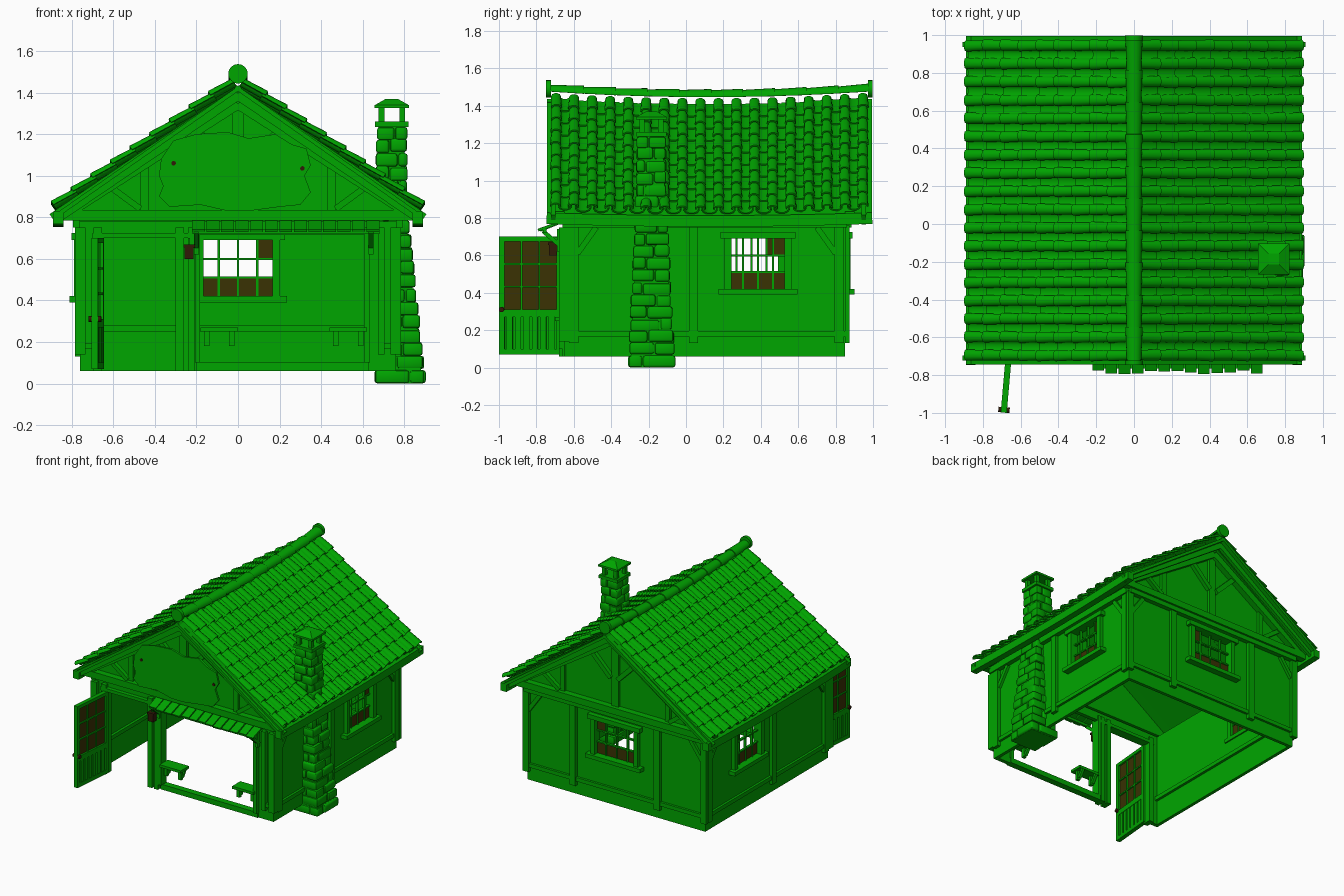
import bpy, bmesh, math, random
from mathutils import Matrix, Vector

random.seed(4)
default_cube = bpy.data.objects.get("Cube")
if default_cube:
    bpy.data.objects.remove(default_cube)


def material(name, red, green, blue):
    mat = bpy.data.materials.new(name)
    mat.use_nodes = True
    colour = (red, green, blue, 1)
    mat.diffuse_color = colour
    mat.node_tree.nodes["Principled BSDF"].inputs["Base Color"].default_value = colour
    return mat


GREEN = material("leaf green", 0, .38, 0)
GLASS = material("brown glass", .042, .032, .001)
IRON = material("dark brown iron", .03, .01, .002)


class Part:
    """Collects simple solids in a local frame and turns them into one object."""

    def __init__(self, name, mat=GREEN, frame=Matrix()):
        self.name, self.mat, self.frame, self.bm = name, mat, frame, bmesh.new()

    def box(self, x0, x1, y0, y1, z0, z1):
        centre = Vector((x0 + x1, y0 + y1, z0 + z1)) / 2
        size = Matrix.Diagonal((x1 - x0, y1 - y0, z1 - z0, 1))
        bmesh.ops.create_cube(self.bm, size=1, matrix=Matrix.Translation(centre) @ size)

    def beam(self, start, end, width, height, side=(0, 1, 0)):
        start, end, side = Vector(start), Vector(end), Vector(side)
        along = end - start
        up = along.cross(side).normalized()
        rot = Matrix((along.normalized(), side, up)).transposed().to_4x4()
        size = Matrix.Diagonal((along.length, width, height, 1))
        bmesh.ops.create_cube(self.bm, size=1, matrix=Matrix.Translation((start + end) / 2) @ rot @ size)

    def prism(self, outline, y0, y1):
        rings = [[self.bm.verts.new((x, y, z)) for x, z in outline] for y in (y0, y1)]
        self.bm.faces.new(rings[0])
        self.bm.faces.new(rings[1][::-1])
        for i in range(len(outline)):
            self.bm.faces.new((rings[0][i - 1], rings[0][i], rings[1][i], rings[1][i - 1]))

    def trough(self, start, end, across, up, radii, arc, steps=5):
        rings = []
        for point, radius in zip((start, end), radii):
            angles = [arc[0] + (arc[1] - arc[0]) * i / steps for i in range(steps + 1)]
            rings.append([self.bm.verts.new(point + radius * (across * math.cos(a) + up * math.sin(a))) for a in angles])
        for i in range(steps):
            self.bm.faces.new((rings[0][i], rings[0][i + 1], rings[1][i + 1], rings[1][i]))

    def disc(self, centre, radius, depth):
        bmesh.ops.create_cone(self.bm, cap_ends=True, segments=16, radius1=radius, radius2=radius, depth=depth,
                              matrix=Matrix.Translation(centre) @ Matrix.Rotation(math.pi / 2, 4, "X"))

    def done(self, bevel=0, thickness=0, smooth=False):
        bm = self.bm
        bmesh.ops.recalc_face_normals(bm, faces=bm.faces)
        if thickness:
            bmesh.ops.solidify(bm, geom=bm.faces[:], thickness=thickness)
        if bevel:
            bmesh.ops.bevel(bm, geom=bm.edges[:], offset=bevel, segments=2, affect="EDGES", profile=.5)
        bm.transform(self.frame)
        bmesh.ops.recalc_face_normals(bm, faces=bm.faces)
        mesh = bpy.data.meshes.new(self.name)
        bm.to_mesh(mesh)
        bm.free()
        mesh.materials.append(self.mat)
        obj = bpy.data.objects.new(self.name, mesh)
        bpy.context.collection.objects.link(obj)
        if smooth:
            bpy.ops.object.select_all(action="DESELECT")
            obj.select_set(True)
            bpy.context.view_layer.objects.active = obj
            bpy.ops.object.shade_smooth_by_angle(angle=math.radians(45))


def sag(y):
    return .03 * ((y - .12) / .86) ** 2


# Local wall frames: u runs along the wall, -y points outward
RIGHT = Matrix.Rotation(math.pi / 2, 4, "Z")
LEFT = Matrix.Diagonal((-1, 1, 1, 1)) @ RIGHT
BACK = Matrix.Rotation(math.pi, 4, "Z")


def window_wall(name, frame, face, ends, middle, half, posts, clear_pane, shift=0):
    middle += shift
    low, high = .42, .69
    wall = Part(name + "_wall", GREEN, frame)
    inner = face + .025
    wall.box(ends[0], middle - half, face, inner, .06, .78)
    wall.box(middle + half, ends[1], face, inner, .06, .78)
    wall.box(middle - half, middle + half, face, inner, .06, low)
    wall.box(middle - half, middle + half, face, inner, high, .78)
    wall.done()
    timber = Part(name + "_timbers", GREEN, frame)
    for u in posts:
        timber.box(u - .025, u + .025, face - .025, face, .13, .76)
    timber.box(ends[0], ends[1], face - .018, face, .165, .195)
    timber.box(ends[0], ends[1], inner, inner + .02, .25, .28)
    timber.box(ends[0] - .01, ends[1] + .01, face - .035, face, .75, .8)
    for u, way in ((posts[0], 1), (posts[-1], -1)):
        timber.beam((u + way * .02, face - .01, .61), (u + way * .12, face - .01, .75), .02, .03)
    timber.done()
    # Window casing, bars and panes
    case = Part(name + "_window_frame", GREEN, frame)
    case.box(middle - half - .05, middle + half + .05, face - .05, inner + .01, low - .03, low)
    case.box(middle - half - .04, middle + half + .04, face - .04, inner + .01, high, high + .035)
    for u in (middle - half, middle + half):
        case.box(u - .018, u + .018, face - .03, inner + .01, low, high)
    step, rise = half / 2, (high - low) / 3
    for i in (1, 2, 3):
        u = middle - half + i * step
        case.box(u - .005, u + .005, face, face + .02, low, high)
    for i in (1, 2):
        case.box(middle - half, middle + half, face, face + .02, low + i * rise - .005, low + i * rise + .005)
    case.done()
    panes = Part(name + "_window_glass", GLASS, frame)
    panes.box(middle - half, middle + half, face + .008, face + .014, low, low + rise)
    u = middle - half + clear_pane * step
    panes.box(u, u + step, face + .008, face + .014, high - rise, high)
    panes.done()


side_posts = (-.6, .04, .82)
window_wall("left_side", RIGHT, -.76, (-.65, .85), .385, .16, side_posts, 3)
window_wall("right_side", LEFT, -.76, (-.65, .85), .385, .16, side_posts, 3, -.035)
window_wall("back", BACK, -.85, (-.76, .76), 0, .185, (-.76, -.36, .36, .76), 0)

# Front wall around the doorway and the serving hatch
front = Part("front_wall")
for x0, x1 in ((-.76, -.67), (-.29, -.2), (.63, .76)):
    front.box(x0, x1, -.65, -.62, .06, .78)
front.box(-.76, .76, -.65, -.62, .715, .78)
front.box(-.2, .63, -.66, -.61, .06, .1)
front.done()
posts = Part("front_posts")
for x, width, low in ((-.76, .025, .14), (-.675, .02, .06), (-.28, .02, .06), (-.225, .016, .06), (-.195, .012, .1),
                      (.62, .014, .1), (.69, .016, .14), (.76, .025, .14)):
    posts.box(x - width, x + width, -.68, -.61, low, .75)
for x in (-.73, .73):
    posts.box(x - .04, x + .04, -.67, -.65, .165, .195)
posts.box(-.7, -.2, -.68, -.61, .7, .725)
posts.done()

# Gables with their framing
for name, y, out in (("front", -.65, -1), ("back", .85, 1)):
    gable = Part(name + "_gable_wall")
    gable.prism([(-.86, .8), (.86, .8), (0, 1.38)], y, y - out * .025)
    gable.done()
    frame = Part(name + "_gable_timbers")
    near = y + out * .02
    frame.box(-.87, .87, min(y, y + out * .05), max(y, y + out * .05), .785, .835)
    frame.box(-.03, .03, min(y, near), max(y, near), .83, 1.37)
    for way in (-1, 1):
        frame.box(way * .45 - .02, way * .45 + .02, min(y, near), max(y, near), .83, 1.05)
        frame.beam((way * .2, near, 1.22), (way * .03, near, 1.05), .03, .035)
        frame.beam((way * .62, near, .95), (way * .47, near, .84), .03, .03)
        frame.beam((way * .82, near, .82), (0, near, 1.345), .05, .05)
        edge = y + out * (.06 if out < 0 else .1)
        frame.beam((way * .89, edge, .79), (0, edge, 1.395), .025, .06)
    frame.done()

# Roof boarding, eave beams and curved tiles
boards, eaves, tiles = Part("roof_boards"), Part("eave_beams"), Part("roof_tiles")
START, COLUMNS, ROWS, PITCH = -.695, 18, 9, .0965
ACROSS = Vector((0, 1, 0))
for way in (-1, 1):
    normal = Vector((way * .56, 0, .83))

    def slope(x, y, lift=0):
        return Vector((way * x, y, 1.44 - .685 * x + sag(y) * (1 - x / 2))) + normal * lift

    for i in range(COLUMNS):
        y = START + i * PITCH
        boards.beam(slope(.01, y, -.04), slope(.89, y, -.04), PITCH + .002, .02)
        eaves.beam((way * .865, y - .05, .783 + sag(y - .05) / 2), (way * .865, y + .05, .783 + sag(y + .05) / 2),
                   .05, .06, (1, 0, 0))
        for row in range(ROWS):
            top, low = .02 + row * .0945, .02 + (row + 1.12) * .0945
            wobble = random.uniform(-.003, .003)
            tiles.trough(slope(low, y + wobble, .012), slope(top, y, -.002), ACROSS, normal * .75,
                         (.03, .026), (0, math.pi))
            if i < COLUMNS - 1:
                tiles.trough(slope(low, y + PITCH / 2, .01), slope(top, y + PITCH / 2, -.004), ACROSS,
                             normal * .6, (.037, .035), (math.pi, math.tau))
boards.done()
eaves.done()
tiles.done(thickness=.008, smooth=True)

# Ridge capping
ridge = Part("ridge_tiles")
length = 1.7 / 10
for i in range(10):
    y = -.73 + i * length
    ends = [Vector((0, v, 1.45 + sag(v))) for v in (y, y + length + .015)]
    ridge.trough(ends[0], ends[1], Vector((1, 0, 0)), Vector((0, 0, .85)), (.038, .046), (-.1, math.pi + .1), 10)
ridge.done(thickness=.008, smooth=True)
caps = Part("ridge_end_caps")
for y in (-.735, .985):
    caps.disc((0, y, 1.49), .047, .025)
caps.done(smooth=True)

# Stone chimney: each course is four rounded blocks with staggered joints
stones, core = Part("chimney_stones"), Part("chimney_core")
COURSES, COURSE = 19, .0653
for i in range(COURSES):
    z, high = i * COURSE, (i + 1) * COURSE
    t = min(z / .75, 1)
    upper = max(0, z - .75) * .025
    cx, hx, hy = .78 - .04 * t, .12 - .038 * t - upper, .125 - .038 * t - upper
    core.box(cx - hx + .012, cx + hx - .012, -.185 - hy + .012, -.185 + hy - .012, z, high)
    split = (-.3 if i % 2 else .3) + random.uniform(-.2, .2)
    for x0, x1 in ((-1, split), (split, 1)):
        for y0, y1 in ((-1, -split), (-split, 1)):
            puff, lean = random.uniform(-.004, .006), random.uniform(-.006, .006) * (i > 0)
            stones.box(cx + x0 * hx + .002 - puff * (x0 == -1), cx + x1 * hx - .002 + puff * (x1 == 1),
                       -.185 + y0 * hy + .002 - puff * (y0 == -1), -.185 + y1 * hy - .002 + puff * (y1 == 1),
                       z + .001 + lean, high - .001 + lean)
core.done()
stones.done(bevel=.013, smooth=True)
top = Part("chimney_top")
top.box(.66, .82, -.265, -.105, 1.235, 1.26)
for x in (.69, .79):
    for y in (-.235, -.135):
        top.box(x - .014, x + .014, y - .014, y + .014, 1.26, 1.335)
top.box(.657, .823, -.268, -.102, 1.325, 1.34)
bmesh.ops.create_cone(top.bm, cap_ends=True, segments=4, radius1=.115, radius2=.04, depth=.03,
                      matrix=Matrix.Translation((.74, -.185, 1.355)) @ Matrix.Rotation(math.pi / 4, 4, "Z"))
top.done()

# Blank sign board with rough edge and two bolts
sign = Part("sign_board")
sign.prism([(-.38, 1), (-.37, 1.08), (-.31, 1.17), (-.2, 1.2), (-.05, 1.21), (.05, 1.18), (.18, 1.2), (.26, 1.15),
            (.33, 1.13), (.35, 1.05), (.32, 1), (.35, .92), (.3, .86), (.2, .85), (.05, .83), (-.05, .83),
            (-.18, .86), (-.33, .85), (-.38, .9), (-.36, .95)], -.738, -.722)
sign.done()
bolts = Part("sign_bolts", IRON)
for x, z in ((-.31, 1.06), (.31, 1.035)):
    bolts.disc((x, -.739, z), .011, .008)
bolts.done()

# Slatted awning on brackets
awning = Part("awning")
for i in range(13):
    x = -.19 + i * .07
    reach = -.785 + random.uniform(-.008, .012)
    awning.beam((x, -.65, .785), (x, reach, .735), .062, .014, (1, 0, 0))
awning.box(-.22, .68, -.765, -.745, .72, .74)
for x in (-.2, .64):
    awning.beam((x, -.66, .64), (x, -.765, .73), .022, .022, (1, 0, 0))
    awning.box(x - .012, x + .012, -.69, -.66, .62, .74)
awning.done()

# Serving shelves with brackets
shelves = Part("hatch_shelves")
for x0, x1 in ((-.18, 0), (.44, .62)):
    shelves.box(x0, x1, -.7, -.6, .25, .27)
    for x in (x0 + .03, x1 - .03):
        shelves.box(x - .013, x + .013, -.67, -.645, .18, .25)
        shelves.beam((x, -.64, .19), (x, -.6, .25), .02, .02, (1, 0, 0))
shelves.done()

# Open door, glazed above and slatted below
swing = Matrix.Translation((-.66, -.66, 0)) @ Matrix.Rotation(math.radians(-95), 4, "Z")
door = Part("door", GREEN, swing)
for u in (0, .31):
    door.box(u, u + .03, -.016, .016, .07, .7)
for z0, z1 in ((.07, .1), (.27, .31), (.675, .7)):
    door.box(.03, .31, -.016, .016, z0, z1)
door.box(.03, .31, -.002, .002, .1, .27)
for i in range(6):
    u = .042 + i * .045
    door.box(u, u + .032, -.013, .013, .1, .27)
for i in (1, 2):
    door.box(.025 + i * .095, .034 + i * .095, -.012, .012, .31, .675)
    door.box(.03, .31, -.012, .012, .305 + i * .122, .315 + i * .122)
door.done()
pane = Part("door_glass", GLASS, swing)
pane.box(.03, .31, -.003, .003, .31, .675)
pane.done()
knob = Part("door_knob", IRON, swing)
knob.disc((.325, 0, .31), .014, .06)
knob.done()

# Hanging lantern beside the doorway
lantern = Part("lantern", IRON)
lantern.box(-.257, -.213, -.732, -.69, .6, .655)
lantern.box(-.262, -.208, -.737, -.685, .655, .668)
lantern.done()
hook = Part("lantern_hook")
hook.box(-.24, -.23, -.716, -.706, .66, .7)
hook.box(-.24, -.23, -.716, -.66, .692, .7)
hook.done()
